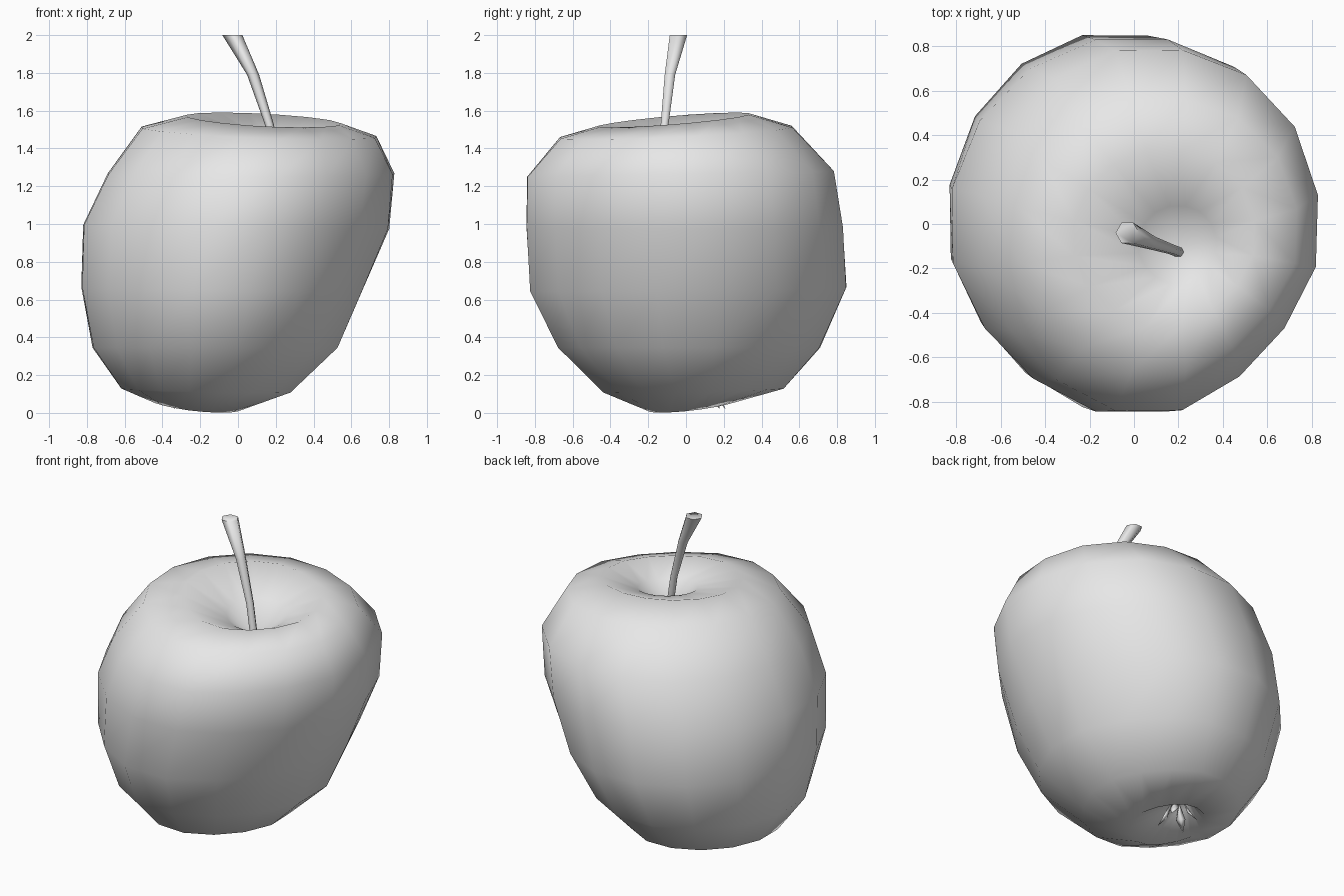
import bpy, bmesh, math
from mathutils import Vector

if "Cube" in bpy.data.objects:
    bpy.data.objects.remove(bpy.data.objects["Cube"])

mat = bpy.data.materials.new("light grey")
mat.diffuse_color = (0.8, 0.8, 0.8, 1)
mat.use_nodes = True
mat.node_tree.nodes["Principled BSDF"].inputs["Base Color"].default_value = mat.diffuse_color


def loft(name, rings, cap_start=False, cap_end=False, tips=(None, None), angle=180):
    """Skin a list of vertex rings, closed by caps or by tip points."""
    bm = bmesh.new()
    loops = [[bm.verts.new(p) for p in r] for r in rings]
    n = len(loops[0])
    for a, b in zip(loops, loops[1:]):
        for i in range(n):
            j = (i + 1) % n
            bm.faces.new((a[i], a[j], b[j], b[i]))
    for loop, cap, tip in ((loops[0], cap_start, tips[0]), (loops[-1], cap_end, tips[1])):
        if cap:
            bm.faces.new(loop)
        elif tip:
            t = bm.verts.new(tip)
            for i in range(n):
                bm.faces.new((loop[i], loop[(i + 1) % n], t))
    bmesh.ops.recalc_face_normals(bm, faces=bm.faces)
    me = bpy.data.meshes.new(name)
    bm.to_mesh(me)
    bm.free()
    me.materials.append(mat)
    ob = bpy.data.objects.new(name, me)
    bpy.context.collection.objects.link(ob)
    bpy.ops.object.select_all(action='DESELECT')
    ob.select_set(True)
    bpy.context.view_layer.objects.active = ob
    bpy.ops.object.shade_smooth_by_angle(angle=math.radians(angle))
    return ob


# Flattening of the four diagonals (back right, back left, front left, front right)
LOW, HIGH = (0.05, 0.0, 0.065, 0.03), (-0.025, 0.005, 0.035, 0.06)


def fruit_ring(xl, xr, yf, yb, z, tx=0.0, ty=0.0, n=16):
    """Ring from its left/right/front/back extents and its tilt."""
    k = math.cos(math.pi / n)
    t = min(max((z - 0.3) / 0.9, 0), 1)
    pts = []
    for i in range(n):
        a = 2 * math.pi * (i + 0.5) / n
        q = int(a / (math.pi / 2))
        d = LOW[q] * (1 - t) + HIGH[q] * t
        f = (1 - d * math.sin(2 * a) ** 2) / k
        c, s = math.cos(a) * f, math.sin(a) * f
        pts.append(((xl + xr) / 2 + c * (xr - xl) / 2,
                    (yf + yb) / 2 + s * (yb - yf) / 2,
                    z + tx * c + ty * s))
    return pts


# Apple body: calyx hollow, leaning flanks, rim and stem hollow
body = [
    (-0.31, -0.15, 0.03, 0.19, 0.13, -0.02, 0.02),
    (-0.44, 0.00, -0.19, 0.26, 0.035, -0.022, 0.026),
    (-0.62, 0.28, -0.44, 0.52, 0.12, -0.01, 0.01),
    (-0.77, 0.53, -0.68, 0.71, 0.345),
    (-0.83, 0.66, -0.83, 0.85, 0.655, -0.01, 0.01),
    (-0.82, 0.80, -0.85, 0.83, 0.985, -0.01, 0.0),
    (-0.69, 0.825, -0.845, 0.78, 1.265, 0.0, 0.015),
    (-0.51, 0.73, -0.67, 0.56, 1.485, -0.025, 0.03),
    (-0.27, 0.54, -0.46, 0.33, 1.55, -0.022, 0.033),
    (0.02, 0.37, -0.27, 0.08, 1.46, -0.015, 0.02),
]
loft("apple_body", [fruit_ring(*r) for r in body],
     tips=((-0.23, 0.11, 0.19), (0.2, -0.11, 1.33)))

# Stem: bent, flaring at the top
stem = [(0.21, -0.13, 1.30, 0.024), (0.165, -0.113, 1.53, 0.024),
        (0.08, -0.085, 1.79, 0.032), (-0.03, -0.04, 2.0, 0.053)]
loft("stem", [[(x + r * math.cos(i * math.pi / 3), y + r * math.sin(i * math.pi / 3), z)
               for i in range(6)] for x, y, z, r in stem],
     cap_start=True, cap_end=True, angle=75)

# Dried sepals: slender pointed leaves in the bottom hollow
for k in range(4):
    a = 2 * math.pi * k / 4 + 0.6
    out = Vector((math.cos(a), math.sin(a), 0))
    side = Vector((-math.sin(a), math.cos(a), 0))
    centre = Vector((-0.24, 0.11, 0))
    base = centre + out * 0.03 + Vector((0, 0, 0.17))
    mid = centre + out * 0.07 + Vector((0, 0, 0.08))
    tip = centre + out * 0.12 + Vector((0, 0, 0.02))
    ring = [mid + side * 0.028, mid + out * 0.01, mid - side * 0.028, mid - out * 0.01]
    loft("sepal_%d" % (k + 1), [[base.lerp(p, 0.3) for p in ring], ring], tips=(base, tip))
